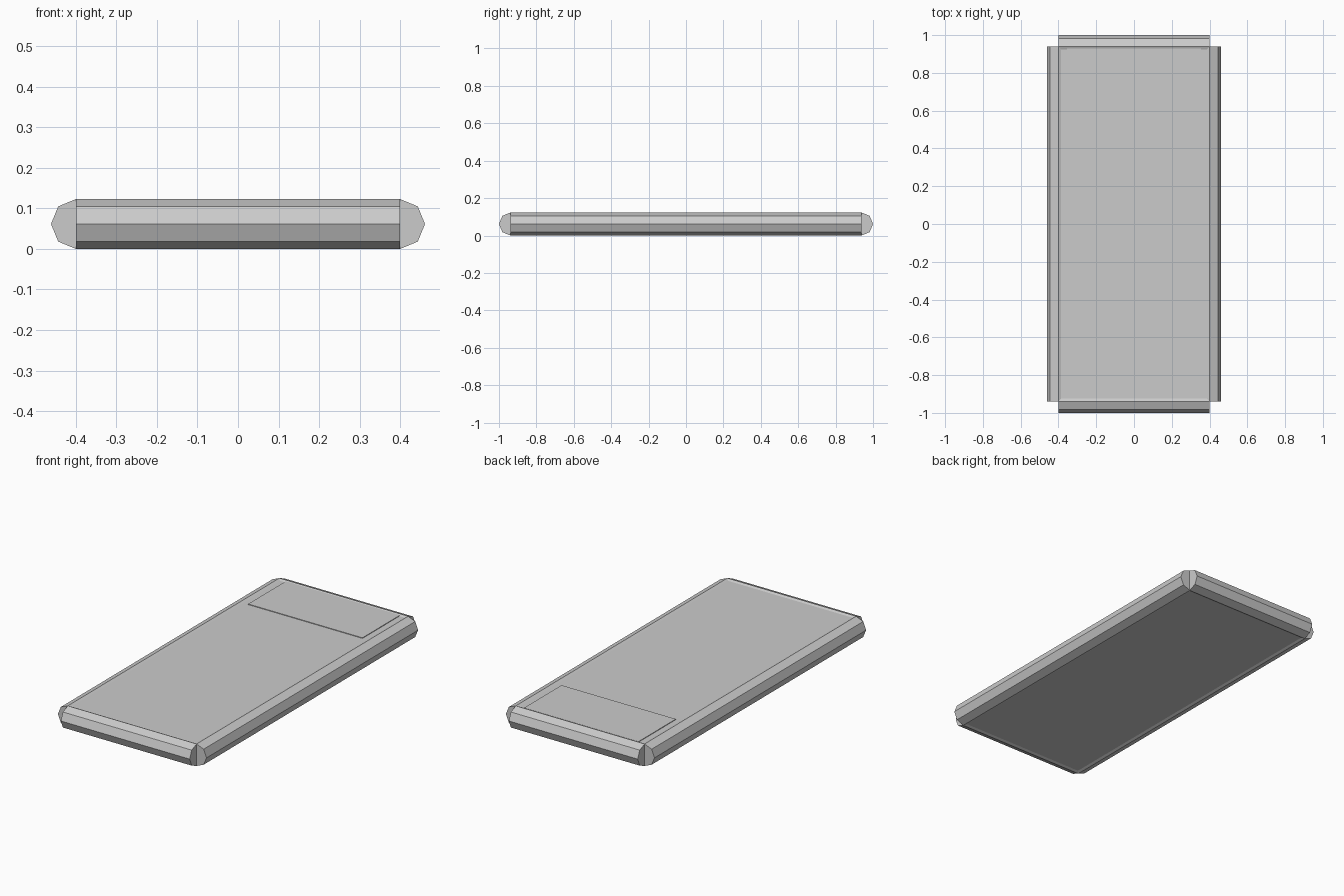
import bpy
from math import pi

if "Cube" in bpy.data.objects:
    bpy.data.objects.remove(bpy.data.objects["Cube"])

R = 0.0615          # edge tube radius
X, Y = 0.4, 0.9385  # tube centre lines


def box(name, x0, x1, y0, y1, z0, z1):
    bpy.ops.mesh.primitive_cube_add(size=1, location=((x0 + x1) / 2, (y0 + y1) / 2, (z0 + z1) / 2))
    ob = bpy.context.object
    ob.name = name
    ob.scale = (x1 - x0, y1 - y0, z1 - z0)
    return ob


def tube(name, loc, length, rot):
    bpy.ops.mesh.primitive_cylinder_add(vertices=8, radius=R, depth=length, location=loc, rotation=rot)
    bpy.context.object.name = name


# flat body, slightly recessed inside the rounded border
box("body_slab", -X, X, -Y, Y, 0.006, 0.117)

# thin raised panel at the back end of the top
box("top_panel", -0.355, 0.355, 0.597, 0.93, 0.11, 0.1205)

# eight-sided rounded border
for side, s in (("left", -1), ("right", 1)):
    tube(side + "_edge", (s * X, 0, R), 2 * Y, (pi / 2, 0, 0))
for side, s in (("front", -1), ("back", 1)):
    tube(side + "_edge", (0, s * Y, R), 2 * X, (0, pi / 2, 0))
